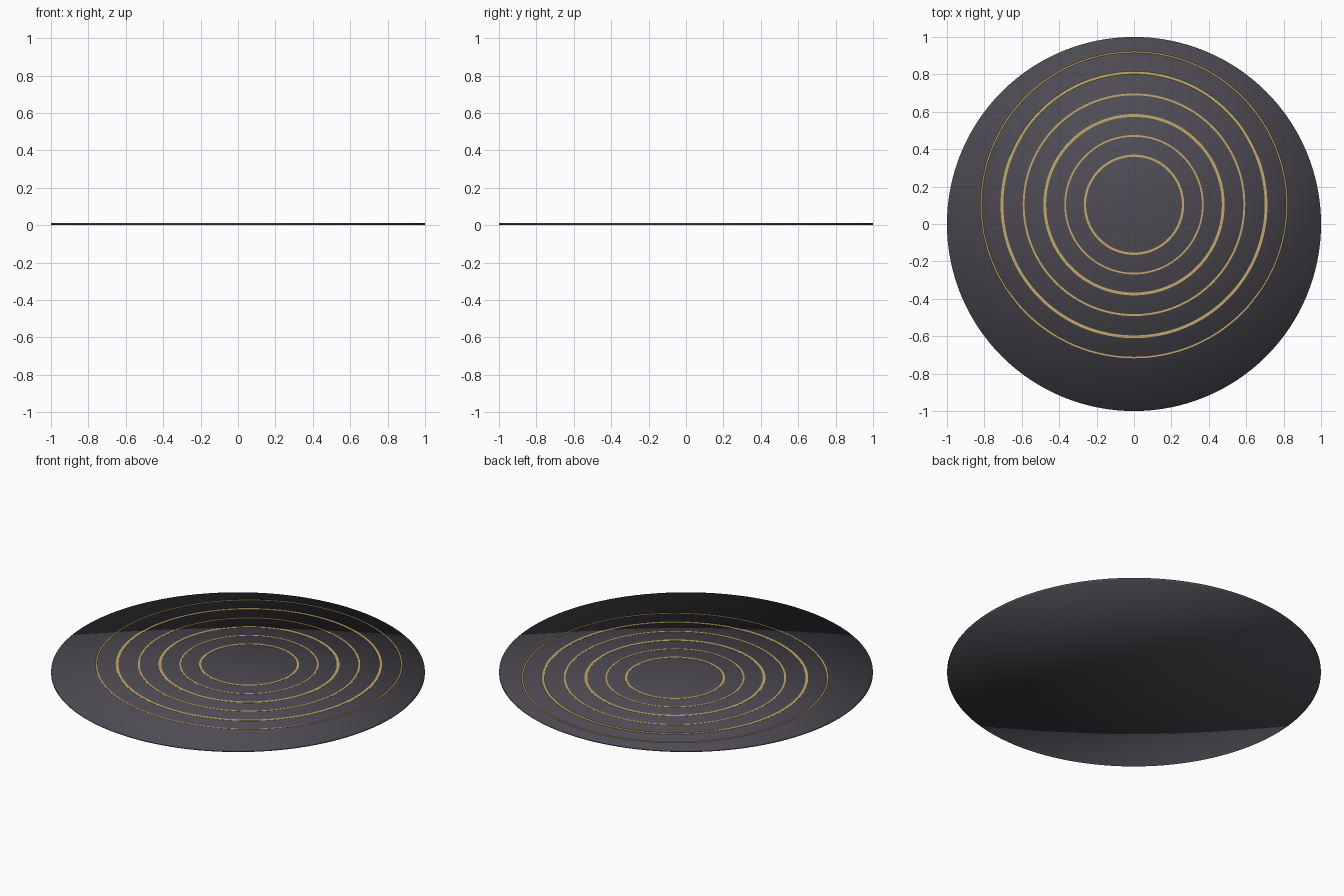
import bpy, bmesh
from math import cos, sin, tau

if "Cube" in bpy.data.objects:
    bpy.data.objects.remove(bpy.data.objects["Cube"])

SEG = 128
THICK = 0.011
RISE = 0.001
CENTRE_Y = 0.103


def material(name, colour):
    m = bpy.data.materials.new(name)
    m.diffuse_color = colour
    m.use_nodes = True
    m.node_tree.nodes["Principled BSDF"].inputs["Base Color"].default_value = m.diffuse_color
    return m


def finish(name, bm, mat, smooth):
    bmesh.ops.recalc_face_normals(bm, faces=bm.faces)
    for f in bm.faces:
        f.smooth = smooth
    me = bpy.data.meshes.new(name)
    bm.to_mesh(me)
    bm.free()
    me.materials.append(mat)
    ob = bpy.data.objects.new(name, me)
    bpy.context.collection.objects.link(ob)
    return ob


def flat_ring(name, radius, width, mat):
    # thin rectangular section swept round the ring centre
    bm = bmesh.new()
    section = [(-width / 2, THICK - RISE), (width / 2, THICK - RISE),
               (width / 2, THICK + RISE), (-width / 2, THICK + RISE)]
    loops = []
    for i in range(SEG):
        a = tau * i / SEG
        loops.append([bm.verts.new(((radius + d) * cos(a),
                                    CENTRE_Y + (radius + d) * sin(a), z))
                      for d, z in section])
    for i in range(SEG):
        p, q = loops[i], loops[(i + 1) % SEG]
        for j in range(4):
            k = (j + 1) % 4
            bm.faces.new((p[j], q[j], q[k], p[k]))
    return finish(name, bm, mat, False)


dark = material("dark_slate", (0.075, 0.07, 0.085, 1))
gold = material("gold", (0.55, 0.40, 0.14, 1))

# thin round plate, fan caps, smooth all over
bm = bmesh.new()
bmesh.ops.create_cone(bm, cap_ends=True, cap_tris=True, segments=SEG,
                      radius1=1, radius2=1, depth=THICK)
bmesh.ops.translate(bm, verts=bm.verts, vec=(0, 0, THICK / 2))
finish("plate", bm, dark, True)

# inlaid rings: radius, width
for n, (r, w) in enumerate([(0.262, 0.012), (0.368, 0.009), (0.477, 0.015),
                            (0.590, 0.010), (0.706, 0.015), (0.817, 0.008)], 1):
    flat_ring(f"inlay_ring_{n}", r, w, gold)
